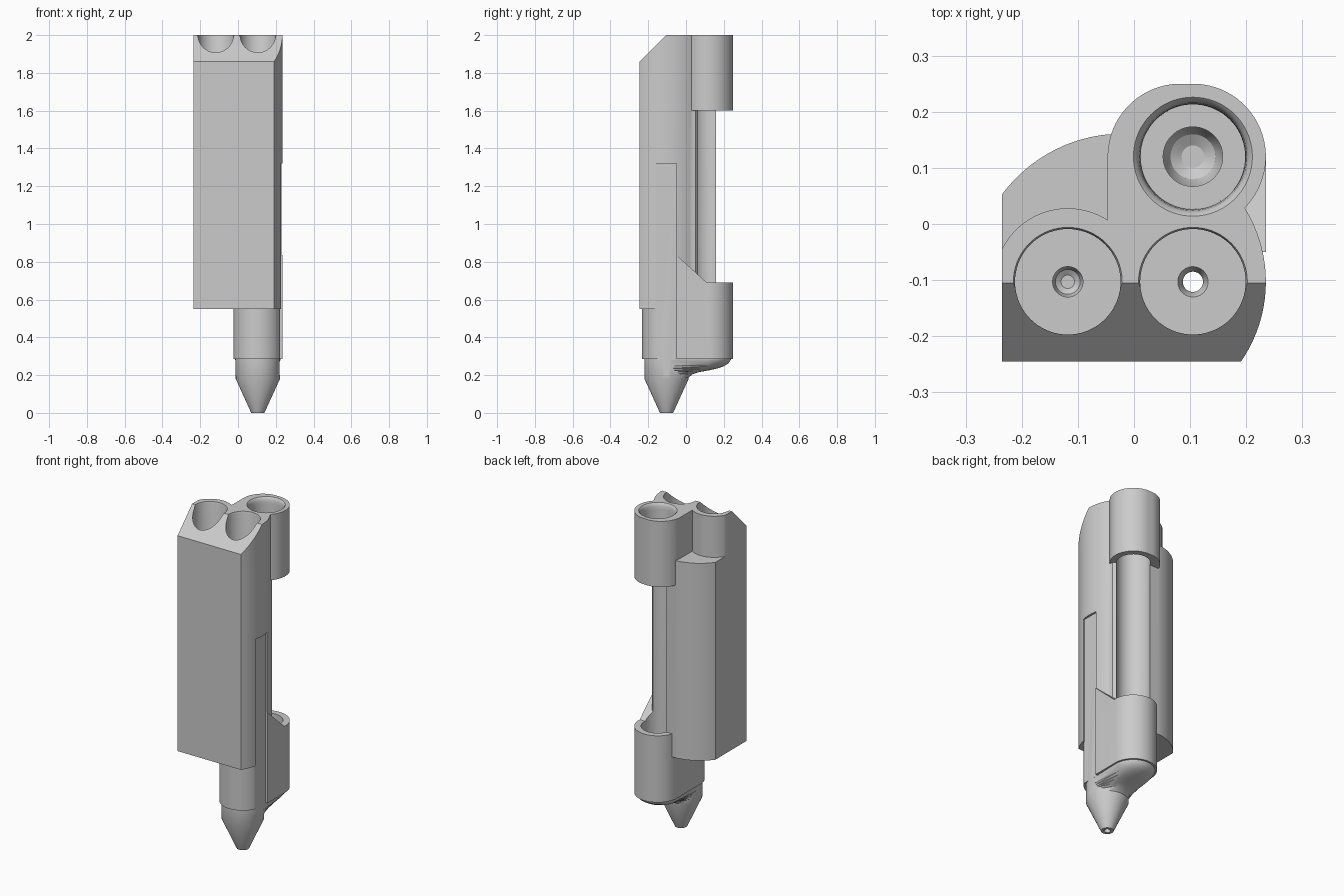
import bpy, bmesh
from math import sin, cos, pi, atan2

cube = bpy.data.objects.get("Cube")
if cube:
    bpy.data.objects.remove(cube, do_unlink=True)

gray = bpy.data.materials.new("plain gray")
gray.use_nodes = True
gray.diffuse_color = (0.6, 0.6, 0.6, 1)
gray.node_tree.nodes["Principled BSDF"].inputs["Base Color"].default_value = (0.6, 0.6, 0.6, 1)

SEGS = 72
FRONT = -0.103             # y of both front bores
LEFT, RIGHT = -0.118, 0.105  # x of the bores
BACK = 0.12                # y of the rear bore


def loft(name, rings):
    """Closed solid through rings that have equal point counts."""
    bm = bmesh.new()
    rows = [[bm.verts.new(p) for p in ring] for ring in rings]
    n = len(rows[0])
    for a, b in zip(rows, rows[1:]):
        for i in range(n):
            j = (i + 1) % n
            bm.faces.new((a[i], a[j], b[j], b[i]))
    bm.faces.new(rows[0])
    bm.faces.new(rows[-1])
    bmesh.ops.recalc_face_normals(bm, faces=bm.faces)
    mesh = bpy.data.meshes.new(name)
    bm.to_mesh(mesh)
    bm.free()
    mesh.materials.append(gray)
    ob = bpy.data.objects.new(name, mesh)
    bpy.context.collection.objects.link(ob)
    return ob


def column(name, outline, low, high):
    return loft(name, [[(x, y, z) for x, y in outline] for z in (low, high)])


def side_prism(name, outline):
    """Outline in y and z, run across the whole width."""
    return loft(name, [[(x, y, z) for y, z in outline] for x in (-0.5, 0.5)])


def box(name, x0, x1, y0, y1, z0, z1):
    return column(name, [(x0, y0), (x1, y0), (x1, y1), (x0, y1)], z0, z1)


def turned(name, x, y, profile):
    angles = [2 * pi * i / SEGS for i in range(SEGS)]
    return loft(name, [[(x + r * cos(a), y + r * sin(a), z) for a in angles]
                       for r, z in profile])


def hull(circles):
    """Outline wrapped around circles given as x, y, radius."""
    ring = []
    for i in range(SEGS):
        a = 2 * pi * (i + 0.5) / SEGS
        x, y, r = max(circles, key=lambda c: c[0] * cos(a) + c[1] * sin(a) + c[2])
        ring.append((x + r * cos(a), y + r * sin(a)))
    return ring


def arc(cx, cy, r, start, end, steps=24):
    angles = [start + (end - start) * i / steps for i in range(steps + 1)]
    return [(cx + r * cos(a), cy + r * sin(a)) for a in angles]


def combine(target, other, operation):
    mod = target.modifiers.new(operation.title(), 'BOOLEAN')
    mod.operation = operation
    mod.solver = 'EXACT'
    mod.object = other
    bpy.context.view_layer.objects.active = target
    bpy.ops.object.modifier_apply(modifier=mod.name)
    bpy.data.objects.remove(other, do_unlink=True)


# Main block: bowed right side, rounded rear left corner
right_side = arc(-0.015, FRONT, 0.25, atan2(-0.142, 0.205), atan2(0.133, 0.212))
rear_left = arc(-0.02, -0.107, 0.268, atan2(0.267, -0.027), atan2(0.16, -0.215))
body = column("launcher_body", [(-0.235, -0.245)] + right_side
              + [(0.195, 0.05), (RIGHT, BACK), (0.03, 0.16)] + rear_left, 0.55, 1.75)

# Top block, rounded around the left bore
left_round = arc(LEFT, FRONT, 0.131, pi / 3.2, atan2(0.059, -0.117))
top_block = column("top_block", [(-0.235, -0.245)] + right_side + left_round, 1.74, 2.0)
combine(body, top_block, 'UNION')

# Upper rear collar and its web
collar = column("upper_collar", hull([(0.083, BACK, 0.13), (RIGHT, BACK, 0.13)]), 1.6, 2.0)
combine(collar, box("collar_web", -0.047, 0.1, -0.05, BACK, 1.6, 2.0), 'UNION')
combine(body, collar, 'UNION')

# Lower cup joined to the nozzle housing, with a sloping rim
cup = column("lower_cup", hull([(RIGHT, FRONT, 0.13), (RIGHT, BACK, 0.13)]), 0.285, 0.95)
rim = side_prism("rim_cutter", [(0.3, 0.69), (0.11, 0.69), (-0.05, 0.835),
                                (-0.3, 0.835), (-0.3, 1.0), (0.3, 1.0)])
combine(cup, rim, 'DIFFERENCE')
combine(body, cup, 'UNION')

# Nozzle
nozzle = turned("nozzle", RIGHT, FRONT, [(0.035, 0), (0.117, 0.18), (0.118, 0.3)])
combine(body, nozzle, 'UNION')

# Rounded fairing under the cup: height, rear end, rear radius
layers = [(0.3, 0.24, 0.122), (0.28, 0.237, 0.12), (0.262, 0.225, 0.11), (0.247, 0.2, 0.1),
          (0.235, 0.165, 0.09), (0.225, 0.12, 0.085), (0.216, 0.07, 0.085),
          (0.205, 0.035, 0.09), (0.185, 0.012, 0.1)]
fairing = loft("fairing", [[(x, y, z) for x, y in
                            hull([(RIGHT, FRONT, 0.115), (RIGHT, end - r, r)])]
                           for z, end, r in layers])
combine(body, fairing, 'UNION')

# Sloped front of the top and shallow recess down the right side
slope = side_prism("slope_cutter", [(-0.245, 1.86), (-0.005, 2.1), (-0.4, 2.1), (-0.4, 1.705)])
combine(body, slope, 'DIFFERENCE')
combine(body, box("recess_cutter", 0.221, 0.3, -0.16, -0.05, 0.2, 1.32), 'DIFFERENCE')

# Bores: left blind, right through the nozzle, rear open channel
bores = [
    (LEFT, FRONT, [(0.012, 0.573), (0.022, 0.58), (0.027, 0.595), (0.027, 0.64), (0.094, 0.64),
                   (0.094, 1.99), (0.097, 2.0), (0.097, 2.1)]),
    (RIGHT, FRONT, [(0.018, -0.1), (0.018, 0.3), (0.027, 0.32), (0.094, 0.32),
                    (0.094, 1.99), (0.097, 2.0), (0.097, 2.1)]),
    (RIGHT, BACK, [(0.02, 0.285), (0.04, 0.297), (0.053, 0.325), (0.053, 0.38), (0.093, 0.38),
                   (0.094, 1.96), (0.096, 1.98), (0.1, 1.994), (0.106, 2.0), (0.106, 2.1)]),
]
for x, y, profile in bores:
    combine(body, turned("bore_cutter", x, y, profile), 'DIFFERENCE')

# Smooth shading with sharp edges kept
bpy.ops.object.select_all(action='DESELECT')
body.select_set(True)
bpy.context.view_layer.objects.active = body
bpy.ops.object.shade_smooth_by_angle()
